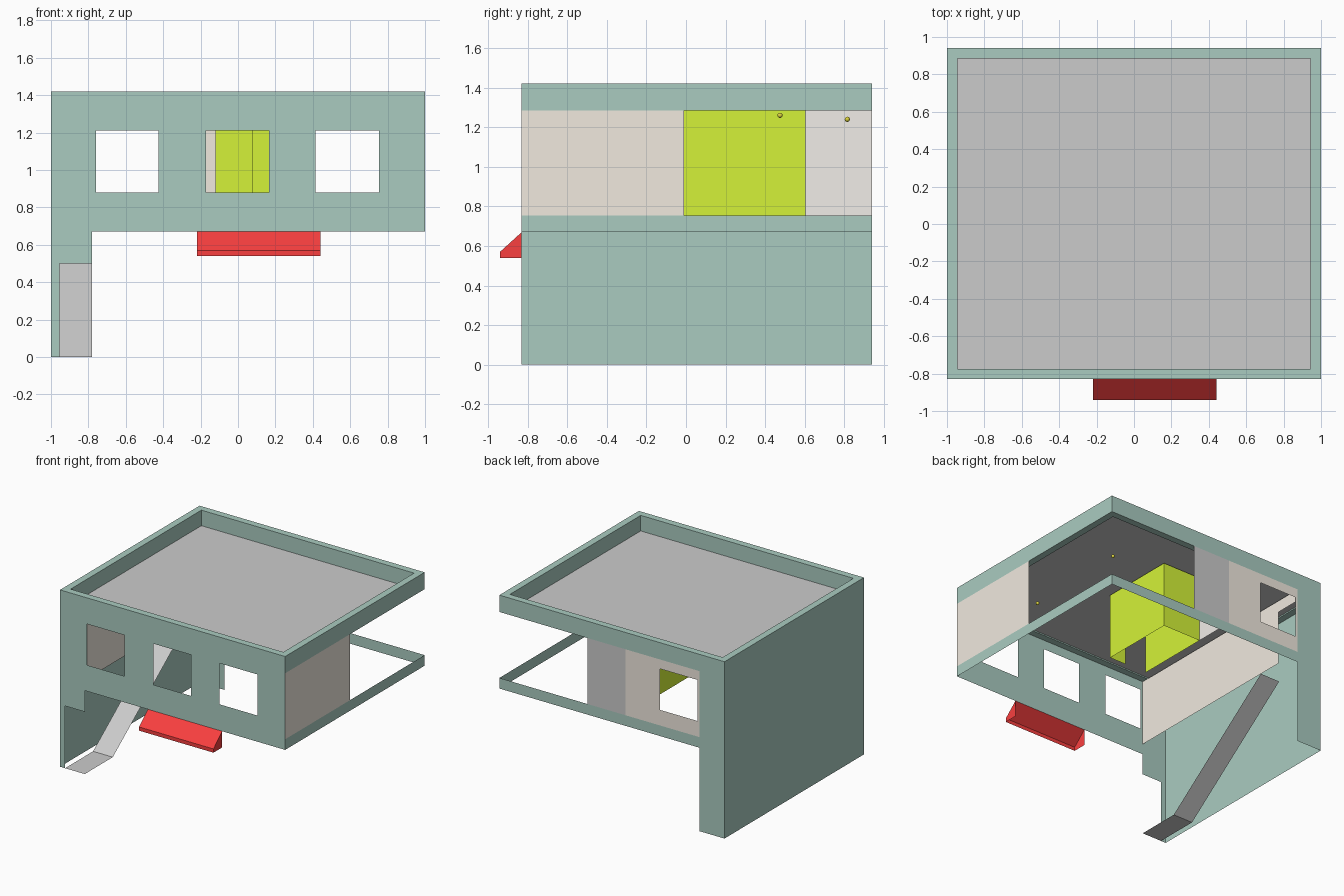
import bpy, bmesh

if "Cube" in bpy.data.objects:
    bpy.data.objects.remove(bpy.data.objects["Cube"])

# Main levels and extents
X0, X1, Y0, Y1 = -1.0, 1.0, -0.83, 0.94
FLOOR, CEIL, TOP, BASE = 0.755, 1.285, 1.42, 0.67
STAIR_X = -0.78


def material(name, rgb):
    m = bpy.data.materials.new(name)
    m.diffuse_color = (*rgb, 1)
    m.use_nodes = True
    m.node_tree.nodes["Principled BSDF"].inputs["Base Color"].default_value = m.diffuse_color
    return m


GREEN = material("green", (0.40, 0.60, 0.53))
BEIGE = material("beige", (0.88, 0.82, 0.74))
PALE = material("pale_beige", (0.88, 0.85, 0.81))
LIME = material("lime", (0.66, 0.89, 0.04))
RED = material("red", (0.95, 0.05, 0.05))
YELLOW = material("yellow", (0.72, 0.66, 0.05))


def finish(name, bm, mat=None):
    mesh = bpy.data.meshes.new(name)
    bm.to_mesh(mesh)
    bm.free()
    ob = bpy.data.objects.new(name, mesh)
    bpy.context.collection.objects.link(ob)
    if mat:
        mesh.materials.append(mat)
    return ob


def panel(name, axis, pos, rect, mat=None, holes=(), facing=1):
    """Thin upright or flat sheet with rectangular holes; rect = u0, u1, v0, v1."""
    def cuts(k):
        lo, hi = rect[k], rect[k + 1]
        vals = {lo, hi} | {h[i] for h in holes for i in (k, k + 1)}
        return sorted(v for v in vals if lo <= v <= hi)

    place = {"x": lambda u, v: (pos, u, v),
             "y": lambda u, v: (u, pos, v),
             "z": lambda u, v: (u, v, pos)}[axis]
    us, vs = cuts(0), cuts(2)
    bm = bmesh.new()
    for a, b in zip(us, us[1:]):
        for c, d in zip(vs, vs[1:]):
            u, v = (a + b) / 2, (c + d) / 2
            if any(h[0] < u < h[1] and h[2] < v < h[3] for h in holes):
                continue
            f = bm.faces.new([bm.verts.new(place(*p)) for p in
                              ((a, c), (b, c), (b, d), (a, d))])
            f.normal_update()
            if f.normal["xyz".index(axis)] * facing < 0:
                f.normal_flip()
    bmesh.ops.remove_doubles(bm, verts=bm.verts, dist=1e-5)
    return finish(name, bm, mat)


def strip(name, profile, x0, x1, mat=None, caps=False):
    """Sheet swept along x from (y, z) points, optionally with closed ends."""
    bm = bmesh.new()
    left = [bm.verts.new((x0, y, z)) for y, z in profile]
    right = [bm.verts.new((x1, y, z)) for y, z in profile]
    for i in range(len(profile) - 1):
        bm.faces.new((left[i], right[i], right[i + 1], left[i + 1]))
    if caps:
        bm.faces.new(left[::-1])
        bm.faces.new(right)
    return finish(name, bm, mat)


# Outer walls: front with windows and stair entrance, left, open back, right rim
windows = [(a, b, 0.88, 1.21) for a, b in ((-0.76, -0.425), (-0.17, 0.165), (0.415, 0.755))]
panel("front_wall", "y", Y0, (X0, X1, 0, CEIL), GREEN,
      windows + [(STAIR_X, X1, 0, BASE), (-0.955, STAIR_X, 0, 0.5)], -1)
panel("left_wall", "x", X0, (Y0, Y1, 0, CEIL), GREEN, facing=-1)
panel("back_frame", "y", Y1, (X0, X1, 0, CEIL), GREEN,
      [(STAIR_X, X1, 0, BASE), (STAIR_X, X1, FLOOR, CEIL)])
panel("right_rim", "x", X1, (Y0, Y1, BASE, FLOOR), GREEN)

# Infill walls
panel("right_wall", "x", X1, (Y0, -0.01, FLOOR, CEIL), BEIGE)
panel("back_wall", "y", Y1, (STAIR_X, -0.12, FLOOR, CEIL), BEIGE, windows[:1])
panel("back_door", "y", Y1, (-0.12, 0.215, FLOOR, CEIL))
panel("stair_wall", "x", STAIR_X, (Y0, Y1, FLOOR, CEIL), BEIGE,
      [(0.72, Y1, FLOOR, 1.19)])
panel("closet_wall", "x", -0.12, (0.605, Y1, FLOOR, CEIL), PALE)

# Lime inner room with a doorway at the front
for side, x, out in (("left", -0.12, -1), ("right", 0.22, 1)):
    panel("room_" + side + "_wall", "x", x, (-0.01, 0.605, FLOOR, CEIL), LIME, facing=out)
panel("room_back_wall", "y", 0.605, (-0.12, 0.22, FLOOR, CEIL), LIME)
panel("room_front_wall", "y", -0.01, (0.075, 0.22, FLOOR, CEIL), LIME, facing=-1)

# Roof sheet and parapet ring
T = 0.055
inner = (X0 + T, X1 - T, Y0 + T, Y1 - T)
panel("roof", "z", 1.295, inner)
ring = panel("parapet", "z", CEIL, (X0, X1, Y0, Y1), GREEN, [inner], -1)
bm = bmesh.new()
bm.from_mesh(ring.data)
new = bmesh.ops.extrude_face_region(bm, geom=bm.faces[:], use_keep_orig=True)["geom"]
bmesh.ops.translate(bm, vec=(0, 0, TOP - CEIL),
                    verts=[g for g in new if isinstance(g, bmesh.types.BMVert)])
bmesh.ops.recalc_face_normals(bm, faces=bm.faces)
bm.to_mesh(ring.data)
bm.free()

# Ramp with its ground landing
strip("ramp", [(Y0, 0), (-0.475, 0), (0.52, FLOOR)][::-1][::-1], -0.955, STAIR_X)

# Awning, open underneath and behind
strip("awning", [(Y0, 0.54), (-0.94, 0.54), (-0.94, 0.57), (Y0, BASE)][1:],
      -0.22, 0.44, RED)
for side, x, out in (("left", -0.22, -1), ("right", 0.44, 1)):
    bm = bmesh.new()
    f = bm.faces.new([bm.verts.new((x, y, z)) for y, z in
                      ((Y0, 0.54), (Y0, BASE), (-0.94, 0.57), (-0.94, 0.54))])
    f.normal_update()
    if f.normal.x * out < 0:
        f.normal_flip()
    finish("awning_" + side + "_end", bm, RED)

# Small ceiling lamps
for i, p in enumerate(((0.6, 0.475, 1.26), (0.58, -0.41, 1.26), (0.05, 0.815, 1.24))):
    bm = bmesh.new()
    bmesh.ops.create_uvsphere(bm, u_segments=16, v_segments=8, radius=0.013)
    for f in bm.faces:
        f.smooth = True
    finish(f"lamp_{i + 1}", bm, YELLOW).location = p
